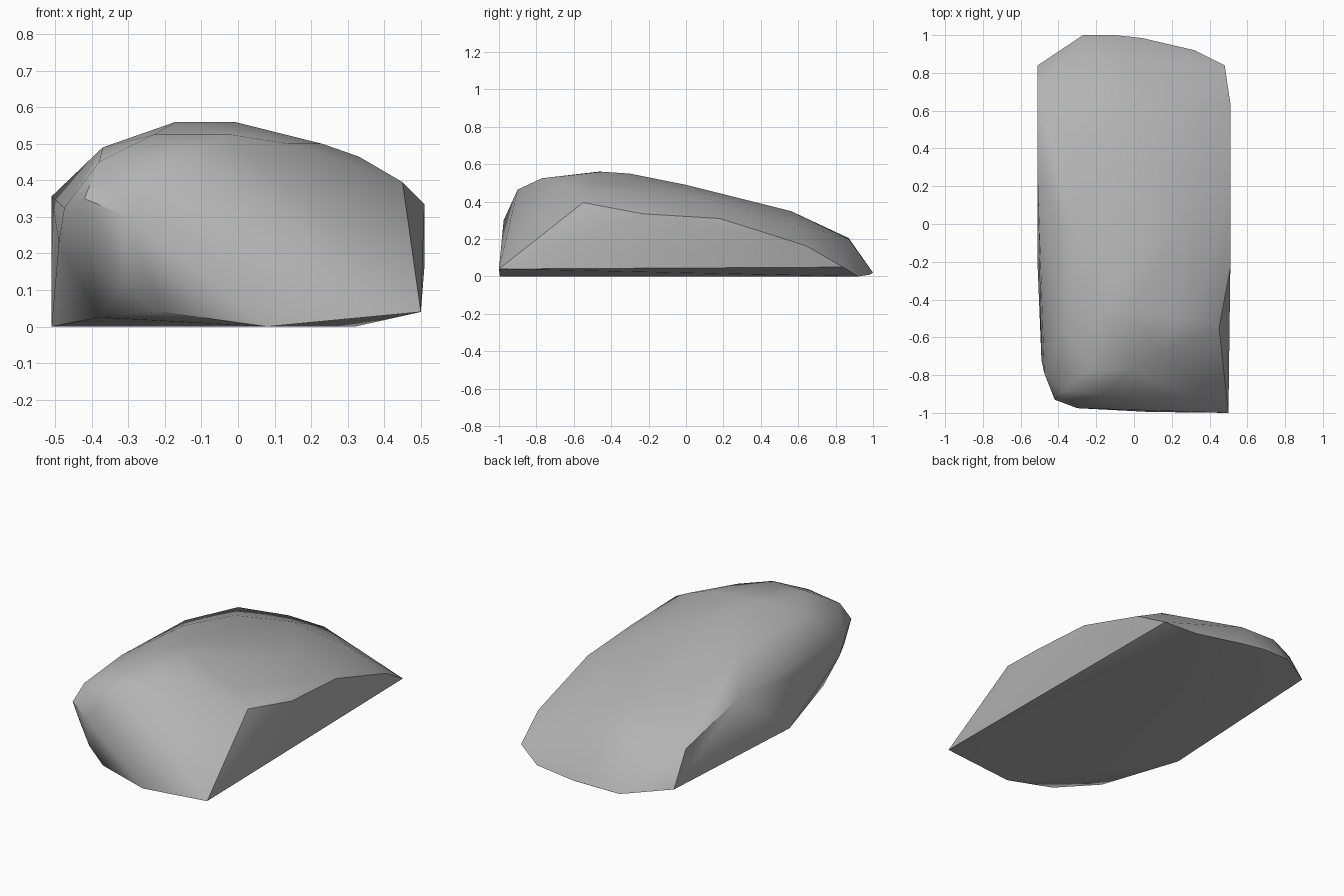
import bpy
import bmesh
import math

# Remove the default object
default_cube = bpy.data.objects.get("Cube")
if default_cube:
    bpy.data.objects.remove(default_cube, do_unlink=True)


def make_material(name, colour):
    material = bpy.data.materials.new(name)
    material.use_nodes = True
    material.diffuse_color = colour
    shader = material.node_tree.nodes["Principled BSDF"]
    shader.inputs["Base Color"].default_value = colour
    shader.inputs["Roughness"].default_value = 0.8
    return material


def rim(x, outline):
    """Outline of a flat side, given as (y, z) pairs."""
    return [(x, y, z) for y, z in outline]


def hull_object(name, corners, material, sharp_angle):
    """Wrap the corner points in a closed, faceted stone shell."""
    bm = bmesh.new()
    for corner in corners:
        bm.verts.new(corner)
    result = bmesh.ops.convex_hull(bm, input=list(bm.verts))
    spare = result["geom_interior"] + result["geom_unused"]
    loose = {v for v in spare if isinstance(v, bmesh.types.BMVert)}
    bmesh.ops.delete(bm, geom=list(loose), context="VERTS")
    bmesh.ops.recalc_face_normals(bm, faces=list(bm.faces))

    mesh = bpy.data.meshes.new(name)
    bm.to_mesh(mesh)
    bm.free()
    mesh.materials.append(material)
    stone = bpy.data.objects.new(name, mesh)
    bpy.context.collection.objects.link(stone)
    bpy.ops.object.select_all(action="DESELECT")
    bpy.context.view_layer.objects.active = stone
    stone.select_set(True)
    bpy.ops.object.shade_smooth_by_angle(angle=math.radians(sharp_angle))
    return stone


# Flat sides of the stone
left_side = rim(0.51, [(-0.23, 0.335), (0.18, 0.31), (0.64, 0.165)])
right_side = rim(-0.51, [(0.84, 0.05), (0.73, 0.245), (0.24, 0.356), (-0.23, 0)])

# Sharp corners at the ends of the left side
left_corners = [(0.5, -1, 0.04), (0.45, -0.55, 0.395), (0.48, 0.84, 0.05)]

# Rounded front right shoulder
shoulder = [
    (-0.49, -0.72, 0.23), (-0.475, -0.79, 0.325), (-0.42, -0.93, 0.35),
    (-0.41, -0.88, 0.22), (-0.3, -0.975, 0.3), (-0.32, -0.92, 0.115),
]

# Crown ridges running from the front down to the back
crown_right = [
    (-0.38, -0.88, 0.45), (-0.37, -0.55, 0.49), (-0.32, -0.05, 0.485),
    (-0.29, 0.38, 0.39), (-0.28, 0.87, 0.205),
]
crown_middle = [
    (-0.16, -0.9, 0.465), (-0.23, -0.77, 0.525), (-0.02, -0.77, 0.525),
    (-0.17, -0.47, 0.56), (-0.01, -0.45, 0.56), (-0.05, -0.3, 0.55),
    (-0.05, 0, 0.49), (-0.05, 0.56, 0.35), (-0.05, 0.87, 0.2),
]
crown_left = [
    (0.14, -0.68, 0.5), (0.23, -0.5, 0.5), (0.33, -0.5, 0.465),
    (0.3, 0.1, 0.42), (0.3, 0.6, 0.28),
]

# Flat base and its back lip
base = [
    (0.08, -0.995, 0), (-0.21, -0.95, 0.04), (-0.38, -0.73, 0.025),
    (0.32, 0.92, 0), (0.04, 0.985, 0.01), (-0.1, 1, 0.02), (-0.27, 1, 0.02),
]

stone_grey = make_material("stone grey", (0.45, 0.45, 0.45, 1))
all_corners = (left_side + right_side + left_corners + shoulder
               + crown_right + crown_middle + crown_left + base)
hull_object("boulder", all_corners, stone_grey, 40)
